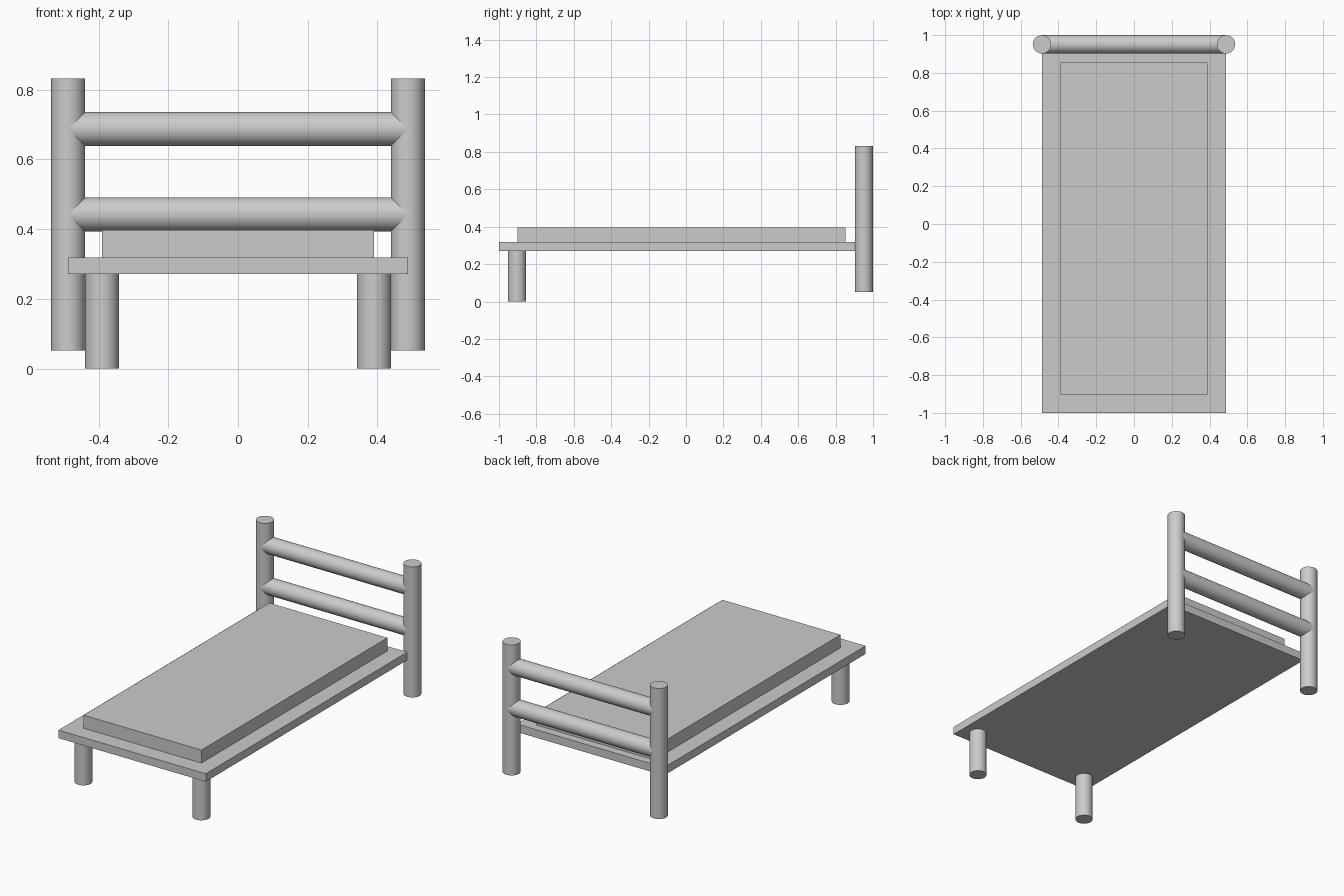
import bpy
from math import pi

if "Cube" in bpy.data.objects:
    bpy.data.objects.remove(bpy.data.objects["Cube"])

R = 0.0487          # shared log radius
POST_X, POST_Y = 0.487, 0.951


def box(name, x, y, z):
    """Box spanning the given (min, max) ranges."""
    centre = [(a + b) / 2 for a, b in (x, y, z)]
    bpy.ops.mesh.primitive_cube_add(size=1, location=centre)
    ob = bpy.context.object
    ob.name = name
    ob.scale = [b - a for a, b in (x, y, z)]
    bpy.ops.object.transform_apply(location=False, rotation=False, scale=True)


def log(name, centre, length, rotation=(0, 0, 0)):
    """Round log with crisp flat ends."""
    bpy.ops.mesh.primitive_cylinder_add(vertices=48, radius=R, depth=length,
                                        location=centre, rotation=rotation)
    bpy.context.object.name = name
    bpy.ops.object.shade_smooth_by_angle()


# Bed base and mattress
box("bed_base", (-0.487, 0.487), (-1.0, 0.903), (0.271, 0.319))
box("mattress", (-0.39, 0.39), (-0.902, 0.854), (0.319, 0.397))

# Short front legs and tall headboard posts
for side, s in (("left", -1), ("right", 1)):
    log(f"front_leg_{side}", (s * 0.39, -0.903, 0.1355), 0.271)
    log(f"headboard_post_{side}", (s * POST_X, POST_Y, 0.442), 0.78)

# Headboard rails running into the posts
for name, z in (("lower_rail", 0.442), ("upper_rail", 0.687)):
    log(name, (0, POST_Y, z), 2 * POST_X + 0.01, (0, pi / 2, 0))
